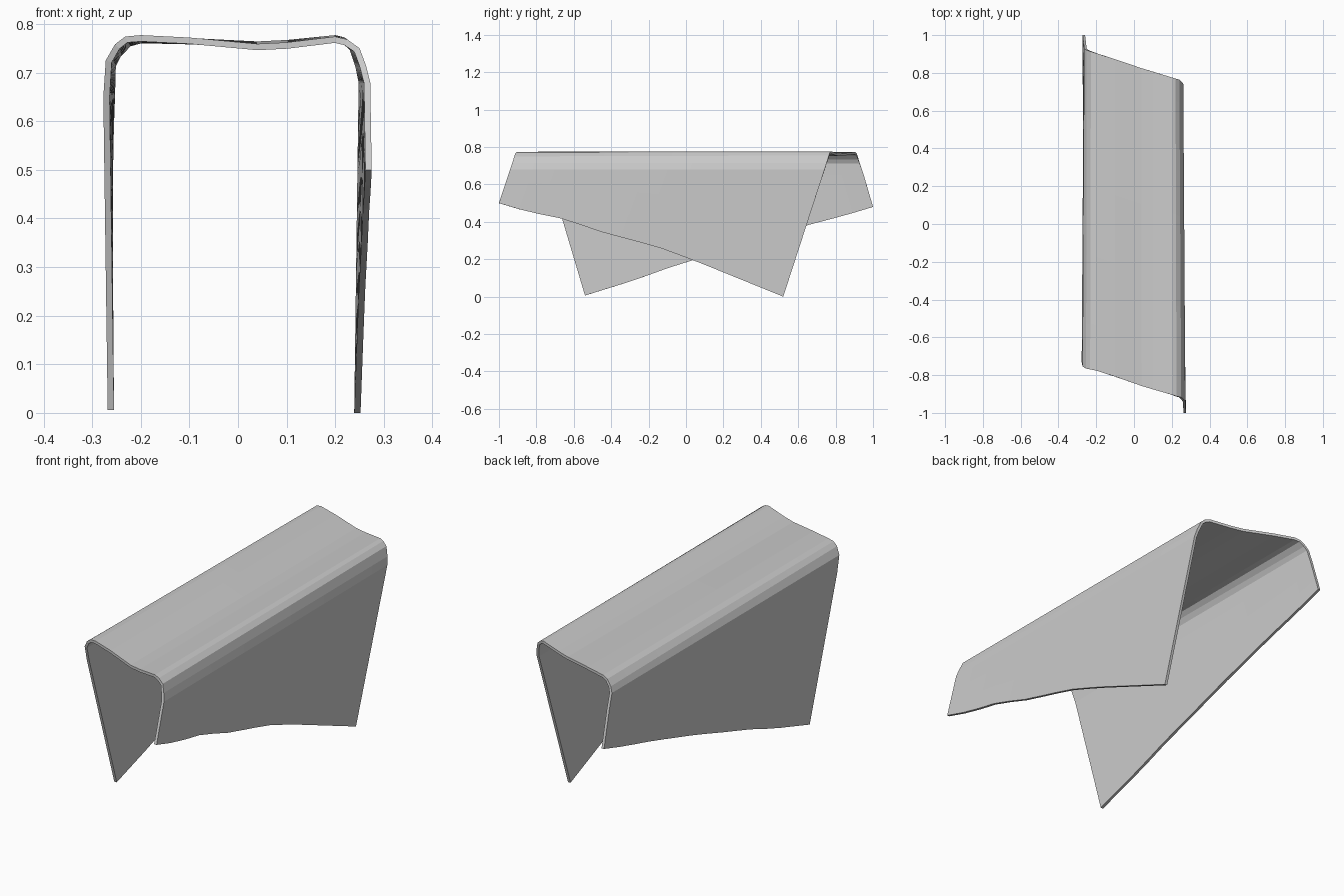
import bpy, bmesh

if "Cube" in bpy.data.objects:
    bpy.data.objects.remove(bpy.data.objects["Cube"])

def lerp(a, b, t):
    return a + (b - a) * t

def along(pts, u):
    # point on a polyline, parametrised by its y span
    y = lerp(pts[0][0], pts[-1][0], u)
    for (y0, z0), (y1, z1) in zip(pts, pts[1:]):
        if y <= y1 + 1e-6:
            return y, lerp(z0, z1, (y - y0) / (y1 - y0))

# outer roof profile (x, z) at the front and back ends, left to right
front = [(-.277, .65), (-.272, .725), (-.253, .758), (-.232, .774), (-.2, .777), (-.1, .772), (.04, .759),
         (.1, .762), (.2, .774), (.225, .768), (.25, .75), (.263, .715), (.272, .68)]
back = [(-.266, .65), (-.264, .715), (-.252, .74), (-.228, .765), (-.2, .773), (-.1, .771), (.04, .764),
        (.1, .767), (.2, .777), (.22, .772), (.24, .755), (.254, .715), (.261, .68)]

# lower hems of the side panels (y, z), front to back
hem_right = [(-1, .5), (-.85, .455), (-.65, .415), (-.45, .345), (-.15, .265), (.04, .195), (.2, .13), (.52, 0)]
hem_left = [(-.54, .006), (-.27, .09), (-.05, .17), (.04, .195), (.3, .28), (.64, .38), (.85, .435), (1, .48)]

def end_y(x, z, sign):
    # slanted cut of the cloth ends; sign is -1 at the front, 1 at the back
    s = max(-.22, min(.22, x)) * -sign
    y = .84 + s * .32
    drop = max(0, .772 - z)
    return sign * (y + drop * (.33 if s > 0 else -.31))

COLS, ROWS = 14, 3
bm = bmesh.new()
grid = []
for i in range(COLS + 1):
    u = i / COLS
    roof = []
    for (xf, zf), (xb, zb) in zip(front, back):
        y = lerp(end_y(xf, zf, -1), end_y(xb, zb, 1), u)
        roof.append((lerp(xf, xb, u), y, lerp(zf, zb, u)))
    yl, zl = along(hem_left, u)
    yr, zr = along(hem_right, u)
    low_l = (lerp(-.268, -.272, u), yl, zl)
    low_r = (lerp(.275, .252, u), yr, zr)
    left = [tuple(lerp(a, b, k / ROWS) for a, b in zip(low_l, roof[0])) for k in range(ROWS)]
    right = [tuple(lerp(a, b, k / ROWS) for a, b in zip(roof[-1], low_r)) for k in range(1, ROWS + 1)]
    grid.append([bm.verts.new(p) for p in left + roof + right])

for a, b in zip(grid, grid[1:]):
    for j in range(len(a) - 1):
        bm.faces.new((a[j], a[j + 1], b[j + 1], b[j]))

# draped cloth with inward thickness
mesh = bpy.data.meshes.new("draped_cloth")
bm.to_mesh(mesh)
bm.free()
cloth = bpy.data.objects.new("draped_cloth", mesh)
bpy.context.collection.objects.link(cloth)
solid = cloth.modifiers.new("thickness", 'SOLIDIFY')
solid.thickness = .013
solid.offset = -1
